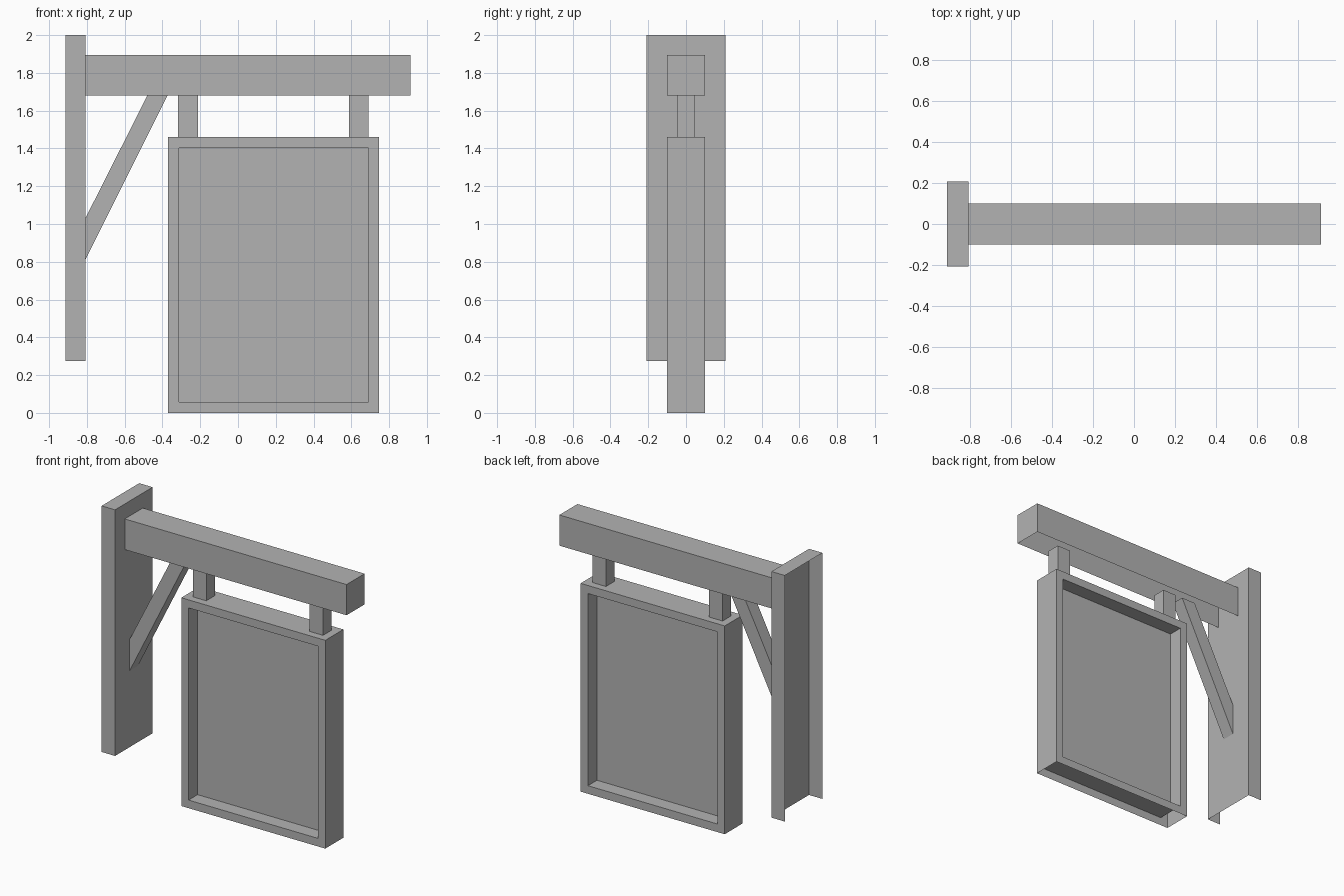
import bpy
import bmesh
from mathutils import Vector

cube = bpy.data.objects.get("Cube")
if cube:
    bpy.data.objects.remove(cube, do_unlink=True)

GREY = (0.45, 0.45, 0.45, 1)
grey = bpy.data.materials.new("plain_grey")
grey.use_nodes = True
grey.diffuse_color = GREY
grey.node_tree.nodes["Principled BSDF"].inputs["Base Color"].default_value = GREY

DIRECTIONS = {"left": (1, 0, 0), "right": (-1, 0, 0),
              "top": (0, 0, 1), "bottom": (0, 0, -1)}


def finish(name, bm):
    mesh = bpy.data.meshes.new(name)
    bm.to_mesh(mesh)
    bm.free()
    mesh.materials.append(grey)
    obj = bpy.data.objects.new(name, mesh)
    bpy.context.collection.objects.link(obj)
    return obj


def shell(x, y, z, open_sides):
    """Box between x, y and z ranges, without the hidden sides."""
    bm = bmesh.new()
    bmesh.ops.create_cube(bm, size=1)
    for v in bm.verts:
        v.co = Vector([(r[0] + r[1]) / 2 + c * (r[1] - r[0])
                       for c, r in zip(v.co, (x, y, z))])
    bm.normal_update()
    gone = [f for f in bm.faces for s in open_sides
            if f.normal.dot(Vector(DIRECTIONS[s])) > 0.9]
    bmesh.ops.delete(bm, geom=gone, context="FACES")
    return bm


# Wall post, open towards the wall and below
finish("wall_post", shell((-0.912, -0.808), (-0.208, 0.208), (0.275, 2),
                          ["right", "bottom"]))

# Horizontal beam, open underneath
finish("beam", shell((-0.808, 0.912), (-0.1, 0.1), (1.68, 1.895),
                     ["right", "bottom"]))

# Two hangers between beam and sign
for side, x in (("right", -0.265), ("left", 0.64)):
    finish(side + "_hanger", shell((x - 0.052, x + 0.052), (-0.047, 0.047),
                                   (1.46, 1.68), ["top", "bottom"]))

# Diagonal brace: profile swept across y, ends open
bm = bmesh.new()
profile = [(-0.48, 1.68), (-0.808, 1.03), (-0.808, 0.81), (-0.373, 1.68)]
front, back = [[bm.verts.new((x, y, z)) for x, z in profile]
               for y in (-0.047, 0.047)]
bm.faces.new(front)
bm.faces.new(back[::-1])
for a, b in ((0, 1), (2, 3)):
    bm.faces.new((front[b], front[a], back[a], back[b]))
bmesh.ops.recalc_face_normals(bm, faces=bm.faces[:])
finish("brace", bm)

# Sign: frame recessed from both sides to one shared middle panel
bm = shell((-0.37, 0.747), (-0.1, 0.1), (0, 1.46), ["bottom"])
panels = [f for f in bm.faces if abs(f.normal.y) > 0.9]
bmesh.ops.inset_individual(bm, faces=panels, thickness=0.08)
panels = bmesh.ops.extrude_discrete_faces(bm, faces=panels)["faces"]
for f in panels:
    for v in f.verts:
        v.co.y = 0
bm.normal_update()
bmesh.ops.delete(bm, geom=[panels[1]], context="FACES_ONLY")
bmesh.ops.remove_doubles(bm, verts=bm.verts[:], dist=0.001)
finish("sign_board", bm)
